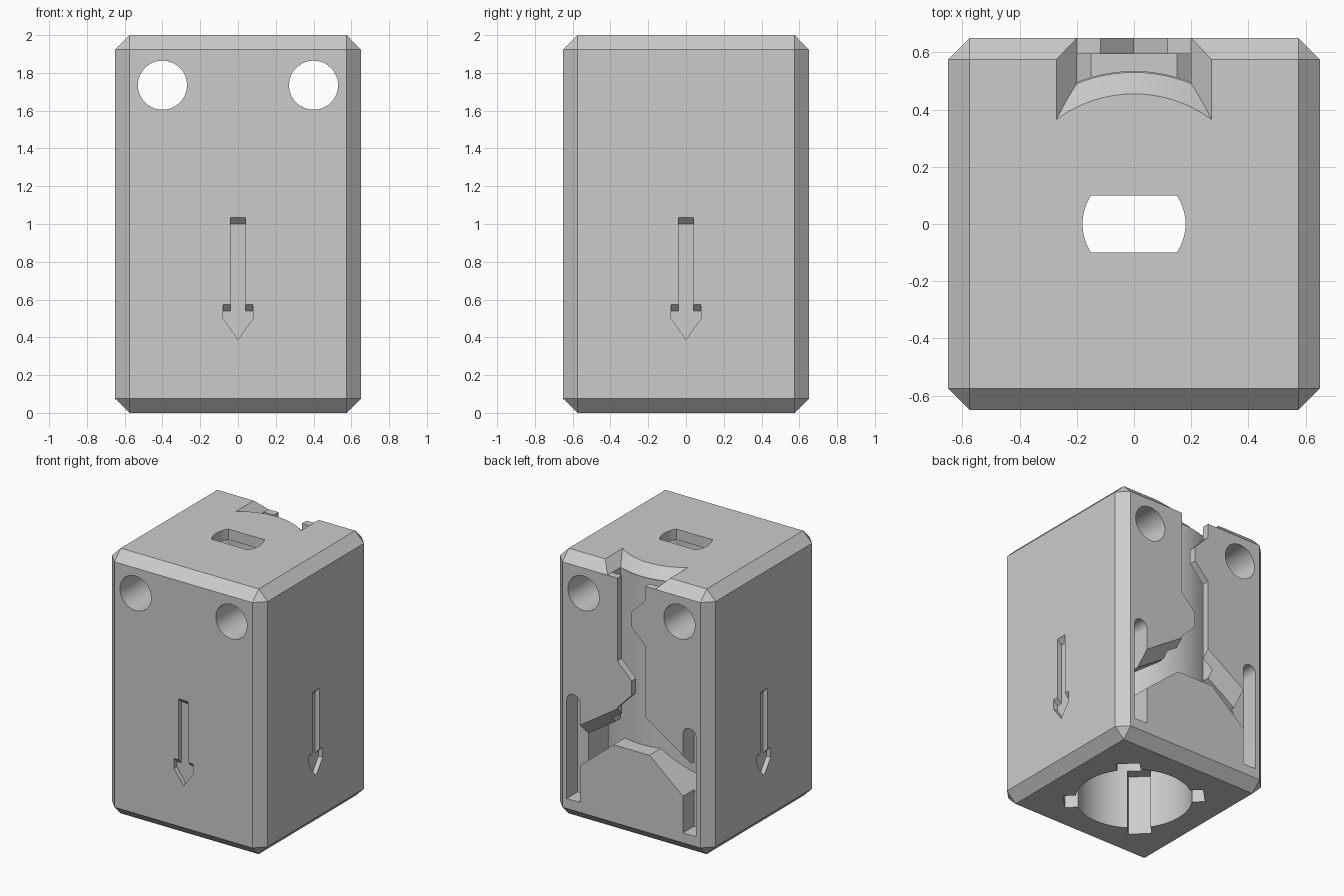
import bpy, bmesh, math
from mathutils import Matrix

if "Cube" in bpy.data.objects:
    bpy.data.objects.remove(bpy.data.objects["Cube"])

grey = bpy.data.materials.new("plain_grey")
grey.use_nodes = True
grey.diffuse_color = (0.6, 0.6, 0.6, 1)
grey.node_tree.nodes["Principled BSDF"].inputs["Base Color"].default_value = (0.6, 0.6, 0.6, 1)


def finish(name, bm):
    bmesh.ops.recalc_face_normals(bm, faces=bm.faces)
    mesh = bpy.data.meshes.new(name)
    bm.to_mesh(mesh)
    bm.free()
    ob = bpy.data.objects.new(name, mesh)
    bpy.context.collection.objects.link(ob)
    mesh.materials.append(grey)
    return ob


def prism(name, near, y0, far, y1, turn=0):
    """Loft an x-z profile along y, then turn it about the vertical axis."""
    bm = bmesh.new()
    a = [bm.verts.new((x, y0, z)) for x, z in near]
    b = [bm.verts.new((x, y1, z)) for x, z in far]
    bm.faces.new(a)
    bm.faces.new(b)
    for i in range(len(a)):
        j = (i + 1) % len(a)
        bm.faces.new((a[i], a[j], b[j], b[i]))
    bmesh.ops.transform(bm, matrix=Matrix.Rotation(turn, 4, "Z"), verts=bm.verts)
    return finish(name, bm)


def cone(name, r0, z0, r1, z1):
    bm = bmesh.new()
    bmesh.ops.create_cone(bm, cap_ends=True, segments=96, radius1=r0, radius2=r1, depth=z1 - z0,
                          matrix=Matrix.Translation((0, 0, (z0 + z1) / 2)))
    return finish(name, bm)


def arc(cx, cz, r, start, end, n):
    return [(cx + r * math.cos(start + (end - start) * i / n),
             cz + r * math.sin(start + (end - start) * i / n)) for i in range(n + 1)]


def box(x, z0, z1):
    return [(-x, z0), (x, z0), (x, z1), (-x, z1)]


def cut(target, cutter):
    mod = target.modifiers.new("cut", "BOOLEAN")
    mod.operation = "DIFFERENCE"
    mod.solver = "EXACT"
    mod.object = cutter
    bpy.context.view_layer.objects.active = target
    bpy.ops.object.modifier_apply(modifier=mod.name)
    bpy.data.objects.remove(cutter)


# Chamfered block
bm = bmesh.new()
bmesh.ops.create_cube(bm, size=1, matrix=Matrix.Translation((0, 0, 1)) @ Matrix.Diagonal((1.3, 1.3, 2, 1)))
bmesh.ops.bevel(bm, geom=bm.edges[:], offset=0.075, segments=1, affect="EDGES")
body = finish("housing", bm)

# Central bore with diagonal keyways in its mouth
cut(body, cone("bore", 0.4, -0.1, 0.4, 1.92))
for k in range(4):
    key = box(0.08, -0.1, 0.45)
    cut(body, prism("bore_key", key, 0.3, key, 0.48, math.radians(45 + 90 * k)))

# Flat-sided slot through the roof
slot = prism("roof_slot", box(0.3, 1.8, 2.1), -0.1, box(0.3, 1.8, 2.1), 0.1)
round_slot = cone("roof_slot_round", 0.18, 1.7, 0.18, 2.2)
mod = slot.modifiers.new("trim", "BOOLEAN")
mod.operation = "INTERSECT"
mod.object = round_slot
bpy.context.view_layer.objects.active = slot
bpy.ops.object.modifier_apply(modifier=mod.name)
bpy.data.objects.remove(round_slot)
cut(body, slot)

# Two screw holes from front to back
for x in (-0.4, 0.4):
    ring = arc(x, 1.735, 0.13, 0, math.tau, 48)[:-1]
    cut(body, prism("screw_hole", ring, -0.8, ring, 0.8))

# Arrows on three sides, with sloped ceilings
half = [(0.08, 0.5), (0.08, 0.575), (0.04, 0.575), (0.04, 1.035)]
arrow = [(0, 0.39)] + half + [(-x, z) for x, z in reversed(half)]


def lower(d):
    return [(x, z - d if z > 0.55 else z) for x, z in arrow]


for turn in (0, 90, -90):
    cut(body, prism("arrow", lower(-0.01), -0.66, lower(0.035), -0.615, math.radians(turn)))

# Hidden wide channel behind the rear wall, wrapped round the inner cylinder
channel = prism("channel", box(0.2, 0.75, 2.1), 0.3, box(0.2, 0.75, 2.1), 0.595)
cut(channel, cone("core", 0.535, 0, 0.535, 2.5))
cut(body, channel)

# Winding slit in the rear wall
w = 0.117
slit = [(-w, 0.8), (w, 0.8), (w, 0.95), (0, 1.07), (0, 1.18), (w, 1.3), (w, 2.1),
        (-w, 2.1), (-w, 1.82), (0, 1.7), (0, 1.59), (-w, 1.47)]
cut(body, prism("winding_slit", slit, 0.58, slit, 0.7))

# Flared entry at the top of the channel
flare = [(-0.2, 1.925), (0.2, 1.925), (0.3, 2.03), (-0.3, 2.03)]
mouth = prism("channel_mouth", flare, 0.25, flare, 0.8)
cut(mouth, cone("mouth_core", 0.545, 1.91, 0.415, 2.04))
cut(body, mouth)


# Roof-shaped groove above the lower rear panel
def gable(drop):
    side = [(0.15, 0.66), (0.45, 0.41), (0.45, 0.72 - drop), (0.1, 0.95 - drop)]
    return side + [(-x, z) for x, z in reversed(side)]


groove = prism("gable_groove", gable(0.1), 0.25, gable(0.1), 0.56)
cut(groove, cone("groove_core", 0.535, 0, 0.535, 2))
cut(body, groove)
cut(body, prism("gable_lead_in", gable(0.1), 0.55, gable(-0.01), 0.66))

# Round-topped side grooves beside the panel
for x in (-0.485, 0.485):
    pill = [(x - 0.055, 0.15), (x + 0.055, 0.15)] + arc(x, 0.895, 0.055, 0, math.pi, 12)
    cut(body, prism("side_groove", pill, 0.52, pill, 0.7))

bpy.ops.object.select_all(action="DESELECT")
body.select_set(True)
bpy.context.view_layer.objects.active = body
bpy.ops.object.shade_smooth_by_angle(angle=math.radians(25))
